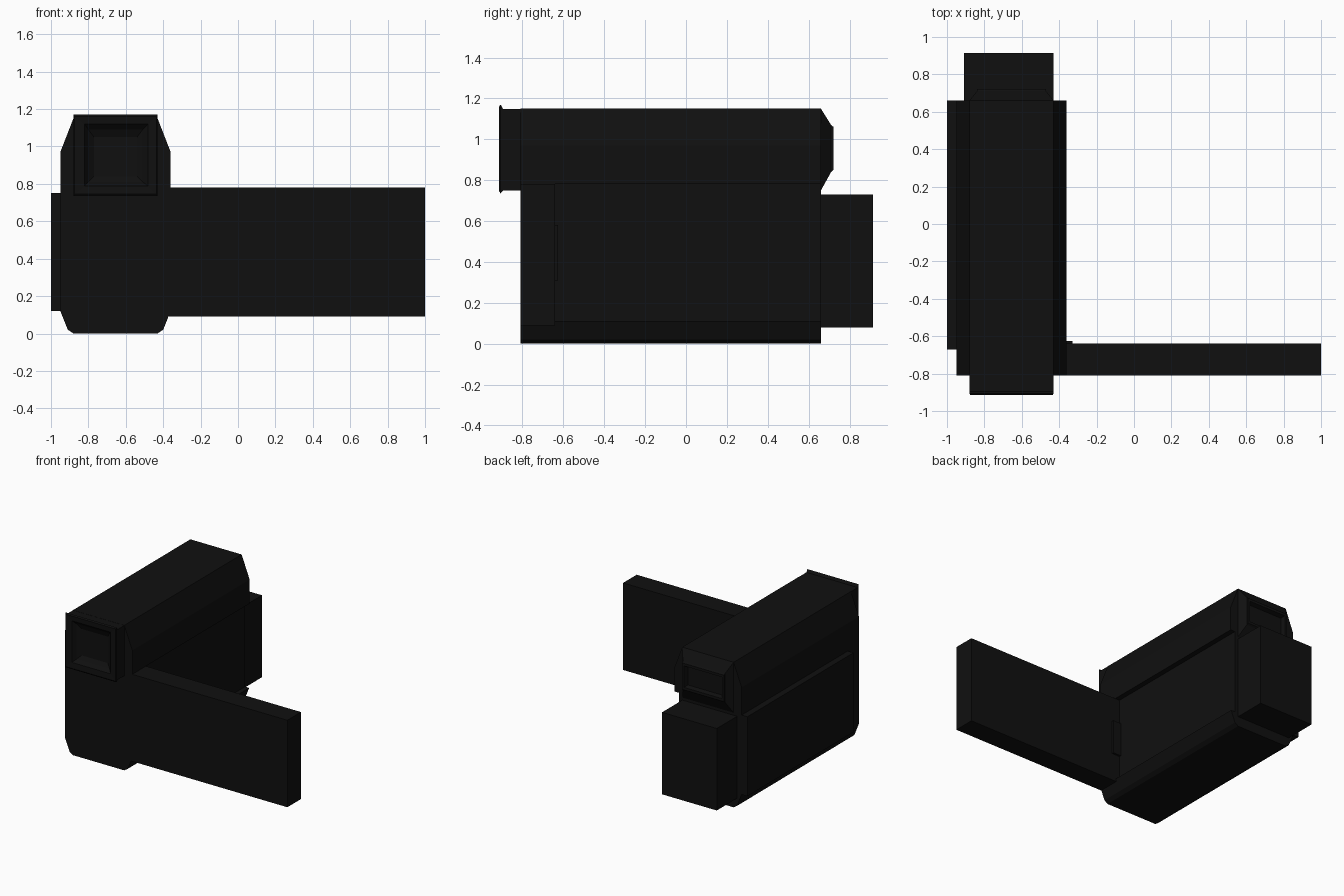
import bpy, bmesh

if "Cube" in bpy.data.objects:
    bpy.data.objects.remove(bpy.data.objects["Cube"])

black = bpy.data.materials.new("black_plastic")
black.diffuse_color = (0.005, 0.005, 0.005, 1)
black.use_nodes = True
black.node_tree.nodes["Principled BSDF"].inputs["Base Color"].default_value = black.diffuse_color


def loft(name, rings):
    """Skin a series of equal-sized point rings and cap both ends."""
    bm = bmesh.new()
    rows = [[bm.verts.new(p) for p in ring] for ring in rings]
    n = len(rows[0])
    for a, b in zip(rows, rows[1:]):
        for i in range(n):
            j = (i + 1) % n
            bm.faces.new((a[i], a[j], b[j], b[i]))
    bm.faces.new(rows[0])
    bm.faces.new(rows[-1])
    bmesh.ops.recalc_face_normals(bm, faces=bm.faces)
    mesh = bpy.data.meshes.new(name)
    bm.to_mesh(mesh)
    bm.free()
    obj = bpy.data.objects.new(name, mesh)
    bpy.context.collection.objects.link(obj)
    mesh.materials.append(black)
    return obj


def rect_loft(name, sections):
    """Sections are (y, x0, x1, z0, z1) rectangles along y."""
    return loft(name, [[(x0, y, z0), (x1, y, z0), (x1, y, z1), (x0, y, z1)]
                       for y, x0, x1, z0, z1 in sections])


def box(name, x0, x1, y0, y1, z0, z1):
    return rect_loft(name, [(y0, x0, x1, z0, z1), (y1, x0, x1, z0, z1)])


# Main body: chamfered profile run front to back
profile = [(-0.88, 0), (-0.43, 0), (-0.40, 0.02), (-0.36, 0.12), (-0.36, 0.97),
           (-0.43, 1.15), (-0.88, 1.15), (-0.95, 0.97), (-0.95, 0.12), (-0.91, 0.02)]
body = loft("body", [[(x, y, z) for x, z in profile] for y in (-0.81, 0.66)])

# Shallow recess where the screen folds away
cutter = box("screen_recess_cutter", -0.40, -0.2, -0.64, 0.8, 0.11, 0.78)
cutter.hide_render = True
cutter.hide_set(True)
cut = body.modifiers.new("screen_recess", "BOOLEAN")
cut.operation = "DIFFERENCE"
cut.object = cutter

# Left grip panel, rear battery, opened screen and its hinge
box("grip_panel", -1.0, -0.94, -0.67, 0.66, 0.12, 0.75)
box("battery", -0.91, -0.43, 0.65, 0.914, 0.08, 0.73)
box("flip_screen", -0.37, 1.0, -0.81, -0.64, 0.09, 0.78)
box("screen_hinge", -0.41, -0.33, -0.66, -0.625, 0.31, 0.58)

# Lens hood: flared lip with a stepped funnel inside
rect_loft("lens_hood", [
    (-0.80, -0.88, -0.43, 0.75, 1.149),
    (-0.895, -0.88, -0.43, 0.75, 1.149),
    (-0.907, -0.88, -0.43, 0.735, 1.17),
    (-0.914, -0.875, -0.435, 0.745, 1.16),
    (-0.91, -0.82, -0.48, 0.79, 1.12),
    (-0.88, -0.80, -0.51, 0.81, 1.09),
    (-0.86, -0.77, -0.54, 0.84, 1.05)])

# Viewfinder: tapered block with an inset eyepiece
rect_loft("viewfinder", [
    (0.65, -0.88, -0.43, 0.75, 1.15),
    (0.66, -0.88, -0.43, 0.75, 1.15),
    (0.71, -0.84, -0.47, 0.84, 1.07),
    (0.722, -0.84, -0.47, 0.85, 1.06),
    (0.722, -0.82, -0.49, 0.87, 1.04),
    (0.69, -0.81, -0.50, 0.88, 1.03)])
